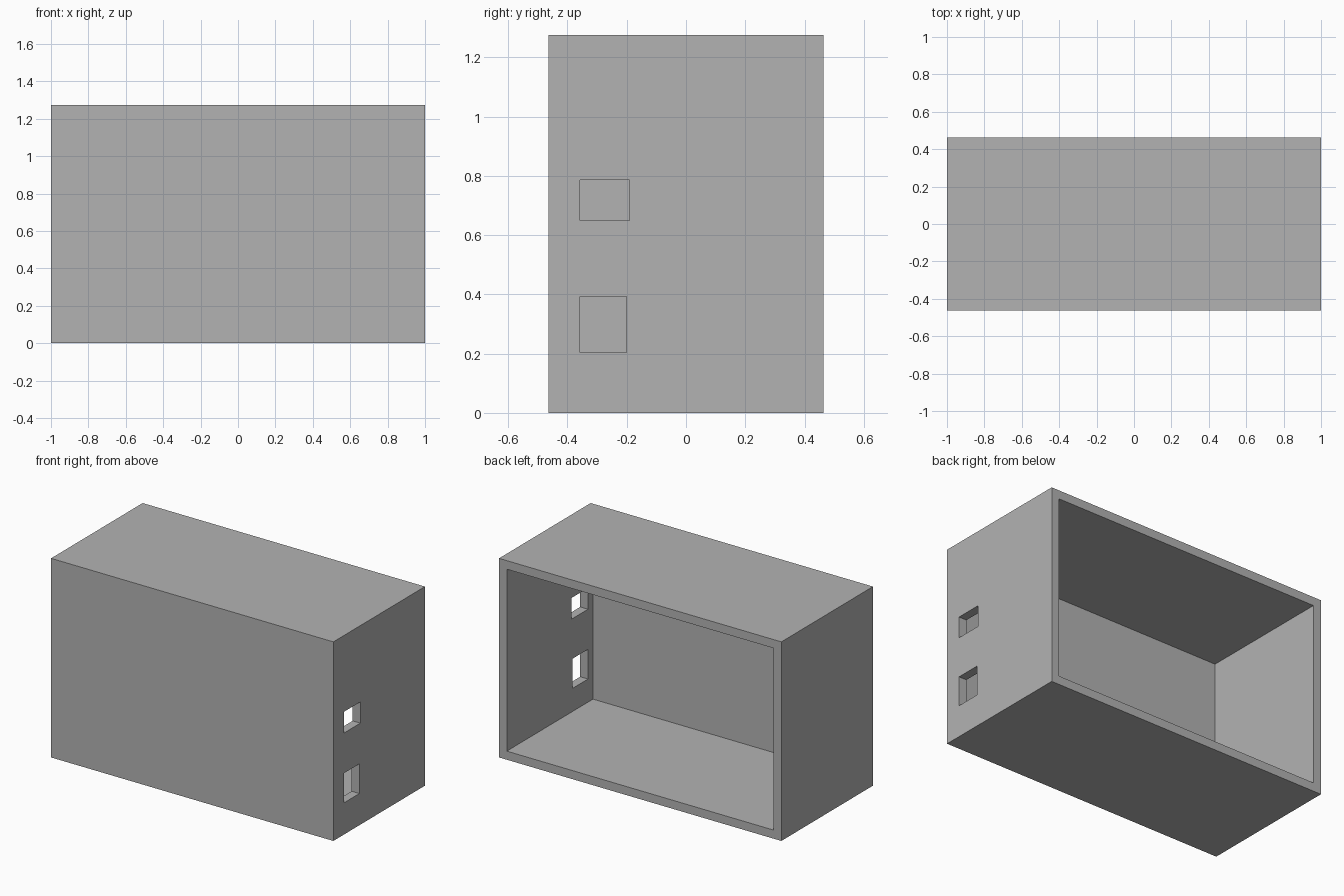
import bpy
import bmesh
from mathutils import Vector

if "Cube" in bpy.data.objects:
    bpy.data.objects.remove(bpy.data.objects["Cube"], do_unlink=True)

WIDTH, DEPTH, HEIGHT, WALL = 2.0, 0.927, 1.275, 0.055

# Single plain grey finish
grey = bpy.data.materials.new("plain grey")
grey.use_nodes = True
colour = (0.45, 0.45, 0.45, 1)
grey.diffuse_color = colour
grey.node_tree.nodes["Principled BSDF"].inputs["Base Color"].default_value = colour


def box(name, low, high):
    """Axis-aligned box between two corners."""
    low, high = Vector(low), Vector(high)
    bm = bmesh.new()
    bmesh.ops.create_cube(bm, size=1)
    for v in bm.verts:
        v.co = (low + high) / 2 + v.co * (high - low)
    mesh = bpy.data.meshes.new(name)
    bm.to_mesh(mesh)
    bm.free()
    mesh.materials.append(grey)
    obj = bpy.data.objects.new(name, mesh)
    bpy.context.collection.objects.link(obj)
    return obj


def cut(target, cutter):
    """Subtract a hidden cutter from the target."""
    cutter.hide_render = True
    cutter.hide_set(True)
    cutter.display_type = 'WIRE'
    mod = target.modifiers.new(cutter.name, 'BOOLEAN')
    mod.operation = 'DIFFERENCE'
    mod.solver = 'EXACT'
    mod.object = cutter


x, y = WIDTH / 2, DEPTH / 2

# Outer case
case = box("case", (-x, -y, 0), (x, y, HEIGHT))

# Cavity open at the back
cut(case, box("cavity_cutter", (-x + WALL, -y + WALL, WALL),
              (x - WALL, y + 0.1, HEIGHT - WALL)))

# Two socket openings through the left wall
for name, y_end, z_low, z_high in (("upper_opening_cutter", -0.19, 0.65, 0.786),
                                   ("lower_opening_cutter", -0.20, 0.203, 0.393)):
    cut(case, box(name, (x - WALL - 0.05, -0.358, z_low), (x + 0.1, y_end, z_high)))

# Bake the cuts into the case, then drop the cutters
bpy.context.view_layer.update()
result = bpy.data.meshes.new_from_object(
    case.evaluated_get(bpy.context.evaluated_depsgraph_get()))
cutters = [m.object for m in case.modifiers]
case.modifiers.clear()
case.data = result
for cutter in cutters:
    bpy.data.objects.remove(cutter, do_unlink=True)
